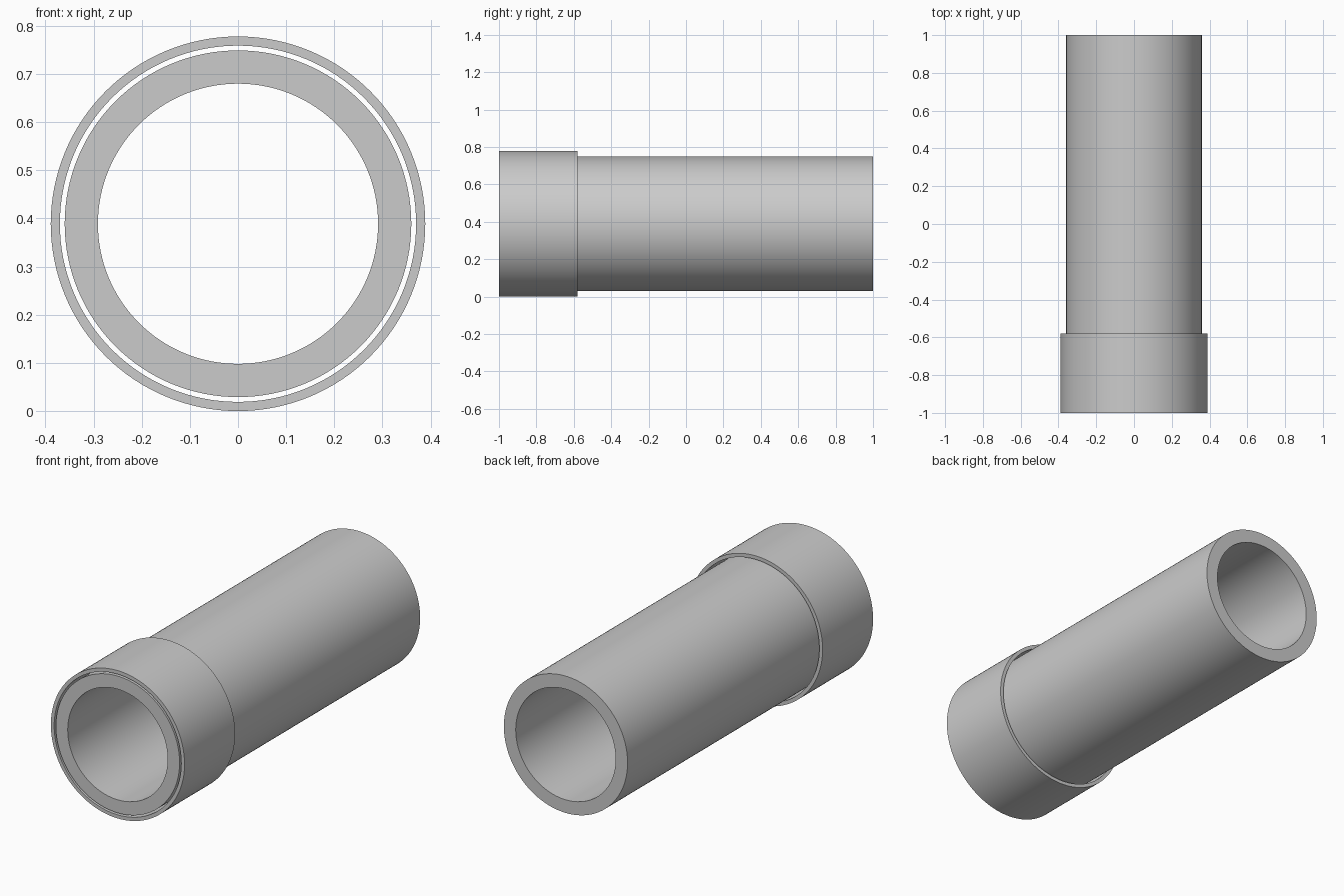
import bpy, bmesh, math

if "Cube" in bpy.data.objects:
    bpy.data.objects.remove(bpy.data.objects["Cube"])

CENTER_Z = 0.389
SEGMENTS = 128


def tube(name, r_out, r_in, y0, y1):
    """Hollow cylinder along y, made by spinning its rectangular wall section."""
    bm = bmesh.new()
    section = [(r_out, y0), (r_out, y1), (r_in, y1), (r_in, y0)]
    rings = []
    for r, y in section:
        rings.append([bm.verts.new((r * math.cos(a), y, CENTER_Z + r * math.sin(a)))
                      for a in (2 * math.pi * i / SEGMENTS for i in range(SEGMENTS))])
    for k in range(4):
        a, b = rings[k], rings[(k + 1) % 4]
        for i in range(SEGMENTS):
            j = (i + 1) % SEGMENTS
            bm.faces.new((a[i], a[j], b[j], b[i]))
    bmesh.ops.recalc_face_normals(bm, faces=bm.faces)
    mesh = bpy.data.meshes.new(name)
    bm.to_mesh(mesh)
    bm.free()
    obj = bpy.data.objects.new(name, mesh)
    bpy.context.collection.objects.link(obj)
    bpy.ops.object.select_all(action='DESELECT')
    obj.select_set(True)
    bpy.context.view_layer.objects.active = obj
    bpy.ops.object.shade_smooth_by_angle(angle=math.radians(30))
    return obj


# Long thick-walled pipe
tube("pipe", 0.36, 0.291, -1.0, 1.0)
# Thin collar around the front end, with a small clearance gap
tube("collar", 0.389, 0.37, -1.0, -0.58)
